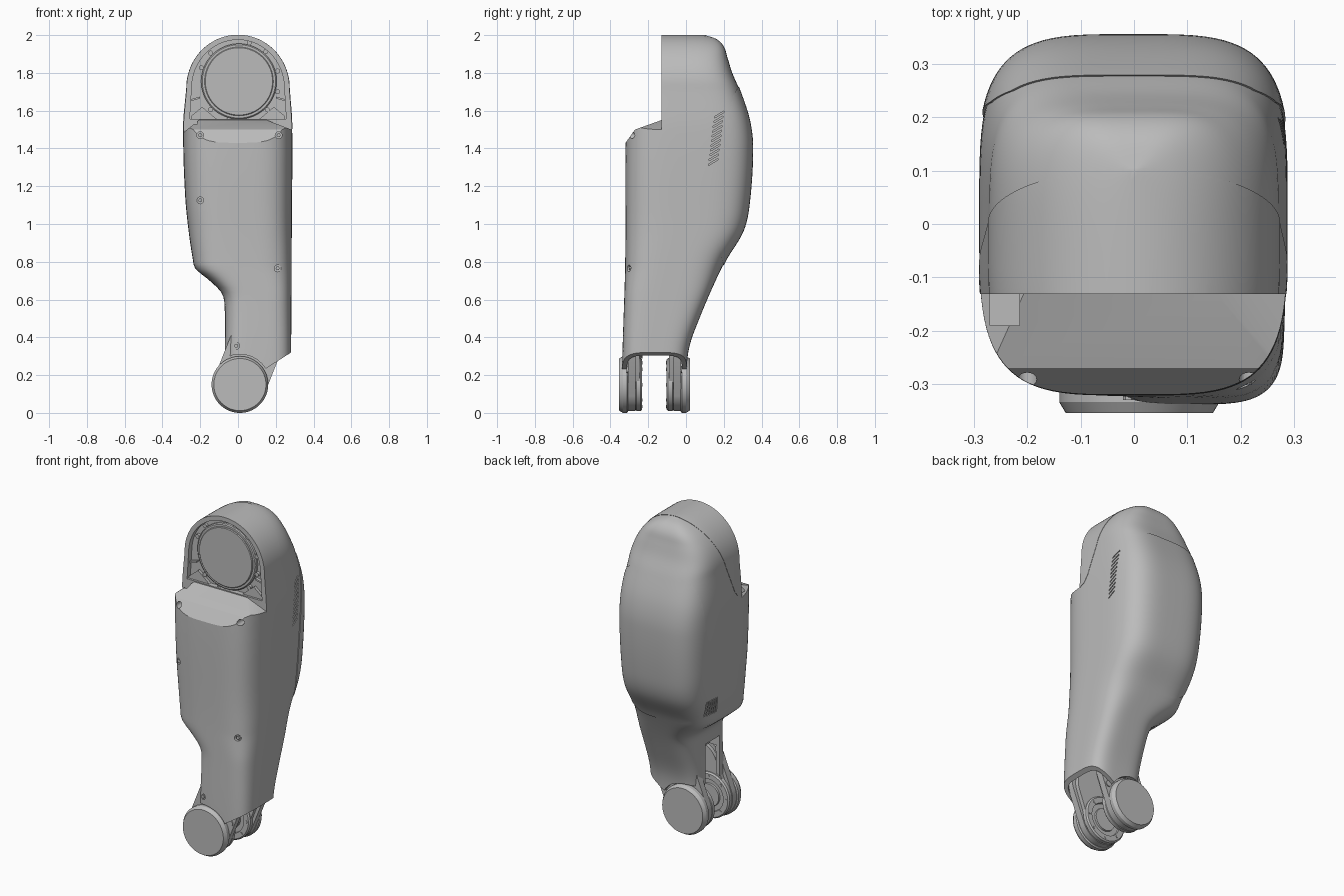
import bpy, bmesh
from math import sin, cos, pi, radians, copysign
from mathutils import Vector

cube = bpy.data.objects.get("Cube")
if cube:
    bpy.data.objects.remove(cube)

grey = bpy.data.materials.new("shell_grey")
grey.use_nodes = True
grey.diffuse_color = (0.5, 0.5, 0.5, 1)
grey.node_tree.nodes["Principled BSDF"].inputs["Base Color"].default_value = (0.5, 0.5, 0.5, 1)


# Helpers: skin a stack of equal rings, and shapes made from it
def skin(name, rings, offset=0):
    bm = bmesh.new()
    rows = [[bm.verts.new(p) for p in ring] for ring in rings]
    n = len(rows[0])
    for a, b in zip(rows, rows[1:]):
        for i in range(n):
            j = (i + 1) % n
            bm.faces.new((a[i], a[j], b[j], b[i]))
    bm.faces.new(rows[0][::-1])
    bm.faces.new(rows[-1])
    bmesh.ops.recalc_face_normals(bm, faces=bm.faces)
    bm.normal_update()
    for v, normal in [(v, v.normal.copy()) for v in bm.verts]:
        v.co += normal * offset
    mesh = bpy.data.meshes.new(name)
    bm.to_mesh(mesh)
    bm.free()
    mesh.materials.append(grey)
    ob = bpy.data.objects.new(name, mesh)
    bpy.context.collection.objects.link(ob)
    return ob


def prism_x(name, pts, lo=-0.6, hi=0.6):
    return skin(name, [[(x, y, z) for y, z in pts] for x in (lo, hi)])


def prism_y(name, pts, lo=-0.6, hi=0.6):
    return skin(name, [[(x, y, z) for x, z in pts] for y in (lo, hi)])


def lathe(name, profile, x, z, seg=64):
    turn = [2 * pi * i / seg for i in range(seg)]
    return skin(name, [[(x + r * cos(t), y, z + r * sin(t)) for t in turn] for r, y in profile])


def box(name, x0, x1, y0, y1, z0, z1):
    return prism_x(name, [(y0, z0), (y1, z0), (y1, z1), (y0, z1)], x0, x1)


def boolean(ob, cutter, op="DIFFERENCE", keep=False):
    mod = ob.modifiers.new("cut", "BOOLEAN")
    mod.operation, mod.object, mod.solver = op, cutter, "EXACT"
    bpy.context.view_layer.objects.active = ob
    bpy.ops.object.modifier_apply(modifier=mod.name)
    if not keep:
        bpy.data.objects.remove(cutter)


def ease(keys, z):
    def slope(i):
        a, b = keys[max(i - 1, 0)], keys[min(i + 1, len(keys) - 1)]
        return (b[1] - a[1]) / (b[0] - a[0])
    i = max(k for k in range(len(keys) - 1) if keys[k][0] <= z or k == 0)
    (z0, v0), (z1, v1) = keys[i], keys[i + 1]
    h = z1 - z0
    t = (z - z0) / h
    return (v0 * (1 + 2 * t) * (1 - t) ** 2 + v1 * t * t * (3 - 2 * t)
            + h * slope(i) * t * (1 - t) ** 2 - h * slope(i + 1) * t * t * (1 - t))


# Shell outline by height: left and right in x, front and back in y
SHOULDER, RISE = 1.72, 0.28
LOW_X = [(0.05, -0.07), (0.3, -0.07), (0.58, -0.072), (0.64, -0.09), (0.7, -0.15), (0.765, -0.228),
         (0.8, -0.237), (0.95, -0.26), (1.15, -0.28), (1.5, -0.29), (SHOULDER, -0.272)]
HIGH_X = [(0.05, 0.28), (1, 0.285), (1.5, 0.287), (SHOULDER, 0.272)]
FRONT = [(0.05, -0.34), (0.3, -0.337), (0.8, -0.322), (1.43, -0.32), (2, -0.3)]
BACK = [(0.05, 0.0), (0.32, 0.012), (0.51, 0.075), (0.8, 0.205), (0.96, 0.3), (1.1, 0.333), (1.4, 0.352),
        (1.55, 0.335), (1.71, 0.283), (1.8, 0.245), (1.88, 0.22), (1.94, 0.2), (1.98, 0.16), (2, 0.1)]


def section(z, seg=96):
    dome = max(0, (z - SHOULDER) / RISE)
    width = (1 - dome * dome) ** 0.5
    base = min(z, SHOULDER)
    x0, x1 = ease(LOW_X, base) * width, ease(HIGH_X, base) * width
    y0, y1 = ease(FRONT, z), ease(BACK, z)
    ring = []
    for i in range(seg):
        t = 2 * pi * (i + 0.5) / seg
        c, s = (copysign(abs(f) ** 0.52, f) for f in (cos(t), sin(t)))
        ring.append(((x0 + x1 + c * (x1 - x0)) / 2, (y0 + y1 + s * (y1 - y0)) / 2, z))
    return ring


def shell(name, offset=0, top=2.0):
    heights = [0.05 + i * (SHOULDER - 0.05) / 68 for i in range(68)]
    heights += [SHOULDER + RISE * sin(radians(a)) for a in range(0, 89, 4)]
    return skin(name, [section(z) for z in heights if z <= top], offset)


body = shell("thigh_shell")

# Upper joint face, sloped lip and its side chamfers
boolean(body, prism_x("lip_cut", [(-0.45, 1.248), (-0.27, 1.5), (-0.13, 1.55), (-0.13, 2.2), (-0.45, 2.2)]))
boolean(body, prism_y("lip_right", [(0.14, 1.555), (0.32, 1.485), (0.32, 1.6)], -0.5, -0.13))
boolean(body, prism_y("lip_left", [(-0.2, 1.555), (-0.32, 1.46), (-0.32, 1.6)], -0.5, -0.13))

# Lower opening: diagonal edge, joint clearance, hollow inside and side slot
boolean(body, prism_y("diagonal_cut", [(-0.5, -0.18), (0.5, 0.46), (0.5, -0.5), (-0.5, -0.5)]))
boolean(body, lathe("joint_clearance", [(0.16, -0.6), (0.16, 0.6)], 0.01, 0.15))
boolean(body, shell("hollow", -0.025, 0.5))
boolean(body, box("side_slot", -0.2, 0, -0.23, -0.09, 0.1, 0.54))

# Vents on both sides
for i in range(11):
    z = 1.31 + i * 0.025
    y = 0.12 + i * 0.003
    boolean(body, prism_x("vent", [(y, z), (y + 0.05, z + 0.03), (y + 0.05, z + 0.038), (y, z + 0.008)], 0.25, 0.4))
for i in range(6):
    y = 0.05 + i * 0.018
    boolean(body, prism_x("vent", [(y, 0.84), (y + 0.008, 0.84), (y + 0.018, 0.94), (y + 0.01, 0.94)], -0.4, -0.222))

# Screw holes in the front, and a cable pocket behind the lip
for x, z, depth in [(-0.2, 1.125, -0.28), (0.21, 0.765, -0.29), (-0.01, 0.355, -0.318),
                    (-0.2, 1.47, -0.22), (0.215, 1.47, -0.22)]:
    boolean(body, lathe("hole", [(0.018, -0.5), (0.018, depth)], x, z, 24))
    lathe("screw", [(0.011, depth - 0.012), (0.011, depth + 0.01)], x, z, 6)
boolean(body, box("cable_pocket", -0.27, -0.215, -0.19, -0.125, 1.46, 1.7))

# Raised upper cap and back panel, following the shell
cap = shell("upper_cap", 0.002)
boolean(cap, prism_x("cap_area", [(-0.131, 1.495), (-0.09, 1.51), (-0.06, 1.55), (-0.02, 1.66),
                                  (0.105, 2), (0.14, 2.1), (-0.131, 2.1)]), "INTERSECT")
panel = shell("back_panel", 0.004)
boolean(panel, prism_x("panel_area", [(0.28, 1.73), (0.25, 1.68), (0.228, 1.58), (0.168, 0.95), (0.172, 0.9),
                                      (0.2, 0.77), (0.5, 0.67), (0.5, 1.73)]), "INTERSECT")

# Recess inside the upper rim
arch = [(0.245 * cos(radians(a)), 1.72 + 0.255 * sin(radians(a))) for a in range(0, 181, 6)]
recess = prism_y("recess", [(0.255, 1.556)] + arch + [(-0.255, 1.556)], -0.3, -0.1)
boolean(cap, recess, keep=True)
boolean(body, recess)

# Upper joint disc, ring, bolts and corner gussets
lathe("joint_disc", [(0.182, -0.07), (0.182, -0.124), (0.178, -0.128)], 0.005, 1.755)
lathe("joint_ring", [(0.2, -0.07), (0.2, -0.115), (0.194, -0.12)], 0.005, 1.755)
for angle in (15, 48, 75, 135, 160, 225, 255, 315, 345):
    x, z = 0.005 + 0.212 * cos(radians(angle)), 1.755 + 0.212 * sin(radians(angle))
    lathe("joint_bolt", [(0.013, -0.08), (0.013, -0.118)], x, z, 16)
for side in (-1, 1):
    prism_y("corner_gusset", [(side * x, z) for x, z in [(0.1, 1.545), (0.25, 1.545), (0.25, 1.57), (0.19, 1.62)]],
            -0.118, -0.08)
    prism_y("rim_brace", [(side * x, z) for x, z in [(0.2, 1.665), (0.25, 1.65), (0.25, 1.66), (0.2, 1.675)]],
            -0.118, -0.08)

# Lower fork: two arms with outer caps and inner hubs
X, Z = 0.01, 0.15
stadium = [(X + 0.14 * cos(radians(a)), Z + 0.14 * sin(radians(a))) for a in range(160, 339, 6)]
stadium += [(0.085 + 0.14 * cos(radians(a)), 0.34 + 0.14 * sin(radians(a))) for a in range(-20, 161, 6)]
for name, face in (("front", lambda y: y), ("back", lambda y: -0.334 - y)):
    lathe(name + "_joint_cap", [(0.138, face(-0.354)), (0.15, face(-0.334)), (0.15, face(-0.312)),
                                (0.143, face(-0.306))], X, Z)
    arm = prism_y(name + "_fork_arm", stadium, face(-0.308), face(-0.268))
    lathe(name + "_hub_ring", [(0.13, face(-0.27)), (0.14, face(-0.262)), (0.14, face(-0.24)), (0.132, face(-0.232)),
                               (0.1, face(-0.232)), (0.098, face(-0.245)), (0.07, face(-0.245)),
                               (0.068, face(-0.235))], X, Z)
    inner = [(0.06 + (x - 0.06) * 0.85, 0.25 + (z - 0.25) * 0.9) for x, z in stadium]
    prism_y(name + "_arm_web", inner, face(-0.27), face(-0.245))
    for i in range(8):
        t = 2 * pi * i / 8
        lathe(name + "_hub_bolt", [(0.009, face(-0.24)), (0.009, face(-0.229))],
              X + 0.116 * cos(t), Z + 0.116 * sin(t), 12)
    lathe(name + "_arm_screw", [(0.018, face(-0.3)), (0.018, face(-0.314))], 0.165, 0.23, 16)

# Smooth shading with sharp edges kept
bpy.ops.object.select_all(action="DESELECT")
for ob in bpy.context.collection.objects:
    if ob.type == "MESH" and grey.name in ob.data.materials:
        ob.select_set(True)
        bpy.context.view_layer.objects.active = ob
bpy.ops.object.shade_smooth_by_angle(angle=radians(30))
